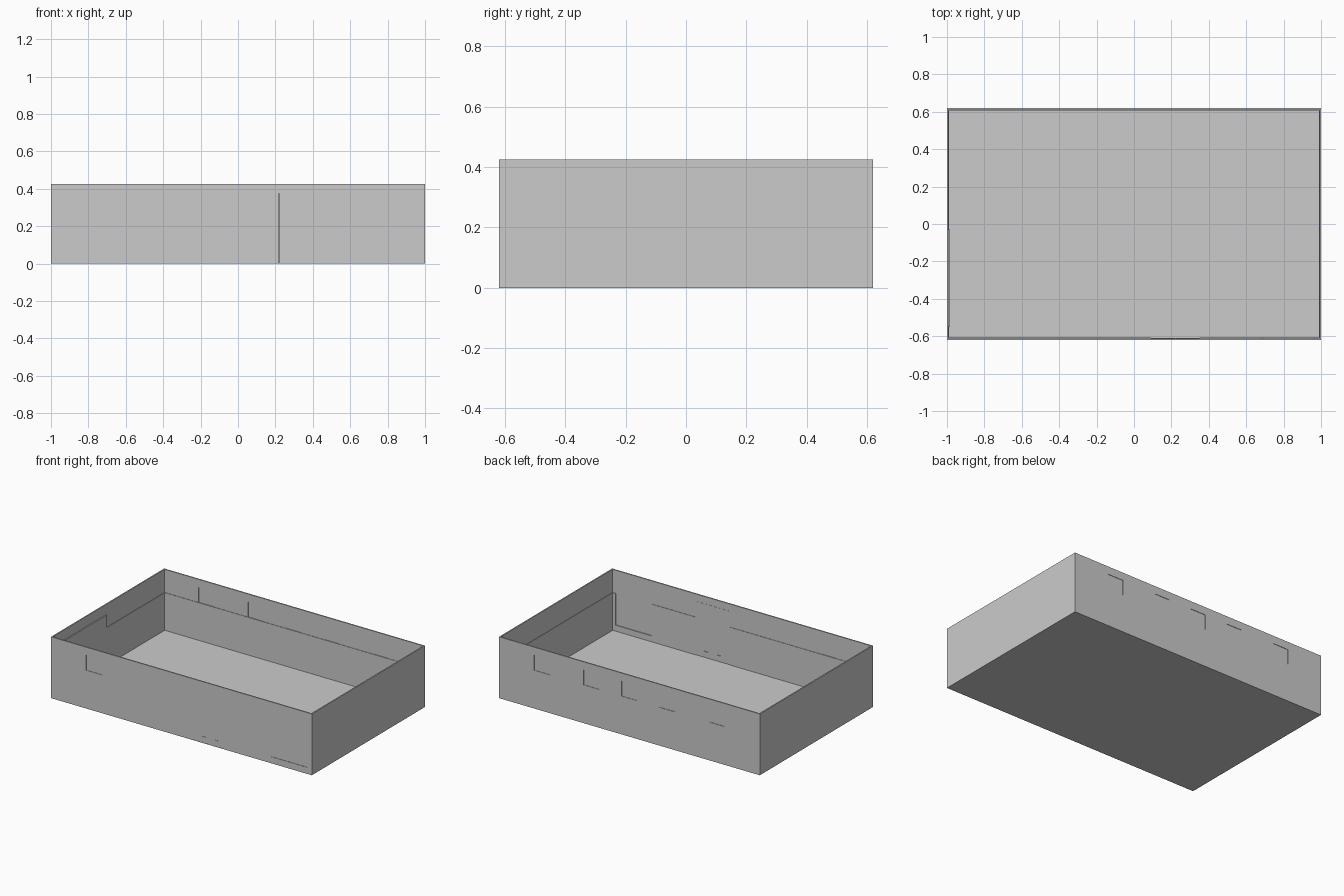
import bpy, bmesh
from mathutils import Vector

if "Cube" in bpy.data.objects:
    bpy.data.objects.remove(bpy.data.objects["Cube"])

X, Y, H = 1.0, 0.62, 0.425      # outer half sizes and wall height
FLOOR, T = 0.004, 0.009         # floor and wall thickness
DADO_H, DADO_T = 0.265, 0.003   # thicker lower band inside the room
PANE = 0.003


def boxes(name, items):
    """One object from several boxes given as (x0, x1, y0, y1, z0, z1)."""
    bm = bmesh.new()
    for x0, x1, y0, y1, z0, z1 in items:
        vs = bmesh.ops.create_cube(bm, size=1)["verts"]
        for v in vs:
            v.co = Vector(((x0 + x1) / 2 + v.co.x * (x1 - x0),
                           (y0 + y1) / 2 + v.co.y * (y1 - y0),
                           (z0 + z1) / 2 + v.co.z * (z1 - z0)))
    me = bpy.data.meshes.new(name)
    bm.to_mesh(me)
    bm.free()
    ob = bpy.data.objects.new(name, me)
    bpy.context.collection.objects.link(ob)
    return ob


def cut(ob, items):
    """Cut box openings out of an object and bake the result."""
    cutter = boxes("cutter", items)
    cutter.hide_render = True
    mod = ob.modifiers.new("openings", "BOOLEAN")
    mod.operation, mod.solver, mod.object = "DIFFERENCE", "EXACT", cutter
    bpy.context.view_layer.objects.active = ob
    bpy.ops.object.modifier_apply(modifier=mod.name)
    bpy.data.objects.remove(cutter)


# Openings as (x0, x1, z0, z1)
small = (DADO_H, 0.37)
back_windows = [(c - 0.06, c + 0.06, *small) for c in (-0.67, -0.29, 0, 0.29, 0.67)]
front_windows = [(-0.73, -0.61, *small), (0.69, 0.965, 0.045, 0.37)]
doorway = (0.09, 0.35, FLOOR, 0.375)
slits = [(0.157, 0.187, 0.045, 0.325), (0.257, 0.29, 0.045, 0.325)]


def span(openings, y0, y1):
    return [(x0, x1, y0, y1, z0, z1) for x0, x1, z0, z1 in openings]


# Floor
boxes("floor", [(-X, X, -Y, Y, 0, FLOOR)])

# Walls, with the window and door openings cut through
back = boxes("back_wall", [(-X, X, Y - T, Y, FLOOR, H)])
cut(back, span(back_windows, Y - 0.1, Y + 0.1))
front = boxes("front_wall", [(-X, X, -Y, -Y + T, FLOOR, H)])
cut(front, span(front_windows + [(0.09, 0.35, FLOOR - 0.02, 0.375)], -Y - 0.1, -Y + 0.1))
for s, name in ((-1, "left_wall"), (1, "right_wall")):
    a, b = sorted((s * X, s * (X - T)))
    boxes(name, [(a, b, -Y + T, Y - T, FLOOR, H)])

# Lower wall lining, stopping at the doorway and the tall window
xi, yi = X - T, Y - T
boxes("back_lining", [(-xi, xi, yi - DADO_T, yi, FLOOR, DADO_H)])
boxes("front_lining", [(x0, x1, -yi, -yi + DADO_T, FLOOR, z)
                       for x0, x1, z in ((-xi, 0.09, DADO_H), (0.35, 0.69, DADO_H),
                                         (0.69, 0.965, 0.045), (0.965, xi, DADO_H))])
for s, name in ((-1, "left_lining"), (1, "right_lining")):
    a, b = sorted((s * xi, s * (xi - DADO_T)))
    boxes(name, [(a, b, -yi + DADO_T, yi - DADO_T, FLOOR, DADO_H)])

# Window panes in the middle of the walls
m = T / 2
boxes("back_panes", span(back_windows, Y - m - PANE / 2, Y - m + PANE / 2))
boxes("front_panes", span(front_windows, -Y + m - PANE / 2, -Y + m + PANE / 2))

# Double door with a narrow pane in each leaf
x0, x1, z0, z1 = doorway
mid = (x0 + x1) / 2
leaves = [(x0, mid - 0.001, z0, z1), (mid + 0.001, x1, z0, z1)]
for leaf, slit, name in zip(leaves, slits, ("door_left", "door_right")):
    door = boxes(name, span([leaf], -Y + 0.0005, -Y + T + 0.001))
    cut(door, span([slit], -Y - 0.1, -Y + 0.1))
boxes("door_panes", span(slits, -Y + m - PANE / 2, -Y + m + PANE / 2))

# Board hung on the inside of the left wall
boxes("wall_board", [(-xi, -xi + 0.007, -0.55, -0.03, 0.157, 0.355)])
